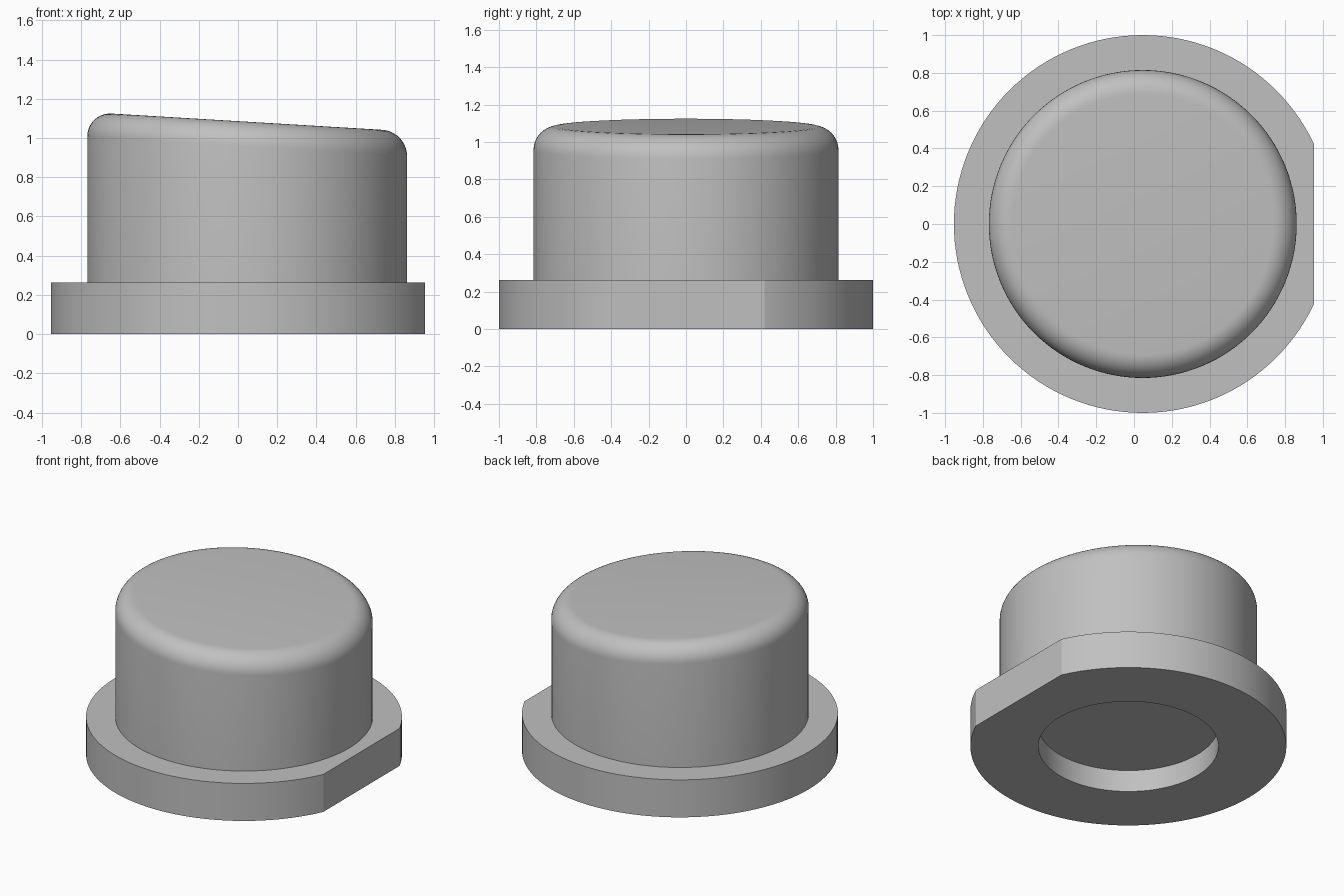
import bpy, bmesh, math
from mathutils import Matrix

cube = bpy.data.objects.get("Cube")
if cube:
    bpy.data.objects.remove(cube, do_unlink=True)

SEGMENTS = 128
CENTRE_X = 0.0465         # turning axis, offset by the cut flat
FLAT = 0.907              # distance from axis to the flat
FLANGE_R, FLANGE_H = 1.0, 0.262
RECESS_R, RECESS_H = 0.57, 0.153
CAP_R, CAP_H, FILLET = 0.815, 1.083, 0.125
SLOPE = -0.06

grey = bpy.data.materials.new("plain grey")
grey.use_nodes = True
colour = (0.53, 0.53, 0.53, 1)
grey.diffuse_color = colour
grey.node_tree.nodes["Principled BSDF"].inputs["Base Color"].default_value = colour

# Profile: recess wall, flange, cap wall, rounded rim
profile = [(RECESS_R, RECESS_H), (RECESS_R, 0), (FLANGE_R, 0),
           (FLANGE_R, FLANGE_H), (CAP_R, FLANGE_H)]
for i in range(11):
    a = math.pi / 2 * i / 10
    profile.append((CAP_R - FILLET + FILLET * math.cos(a),
                    CAP_H - FILLET + FILLET * math.sin(a)))

# Turn the profile around the axis
bm = bmesh.new()
verts = [bm.verts.new((r, 0, z)) for r, z in profile]
edges = [bm.edges.new(pair) for pair in zip(verts, verts[1:])]
bmesh.ops.spin(bm, geom=verts + edges, cent=(0, 0, 0), axis=(0, 0, 1),
               angle=2 * math.pi, steps=SEGMENTS)
bmesh.ops.remove_doubles(bm, verts=bm.verts[:], dist=1e-4)

# Tilt the top by shearing everything above the flange
for v in bm.verts:
    if v.co.z > FLANGE_H + 0.1:
        v.co.z += SLOPE * v.co.x

# Cut the flat on the flange, then close the flat, top and recess
bmesh.ops.bisect_plane(bm, geom=bm.verts[:] + bm.edges[:] + bm.faces[:],
                       plane_co=(FLAT, 0, 0), plane_no=(1, 0, 0),
                       clear_outer=True)
bmesh.ops.holes_fill(bm, edges=[e for e in bm.edges if e.is_boundary], sides=0)
bmesh.ops.recalc_face_normals(bm, faces=bm.faces[:])
bm.transform(Matrix.Translation((CENTRE_X, 0, 0)))

mesh = bpy.data.meshes.new("flanged_cap")
bm.to_mesh(mesh)
bm.free()
mesh.materials.append(grey)
cap = bpy.data.objects.new("flanged_cap", mesh)
bpy.context.collection.objects.link(cap)

# Smooth round walls, crisp rims and flat
bpy.ops.object.select_all(action='DESELECT')
cap.select_set(True)
bpy.context.view_layer.objects.active = cap
bpy.ops.object.shade_smooth_by_angle(angle=math.radians(20))
